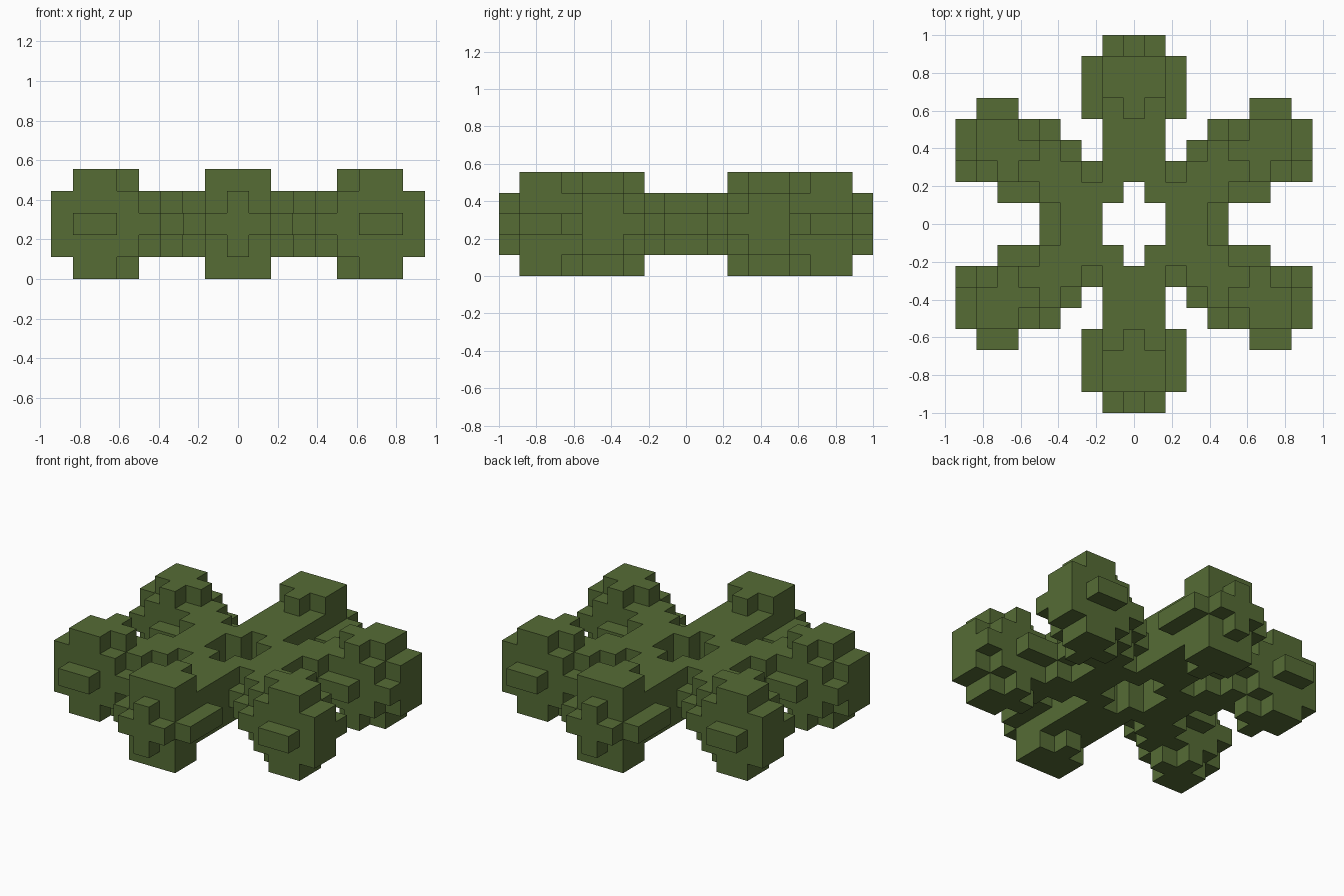
import bpy
import bmesh
import math
from mathutils import Vector

cube = bpy.data.objects.get("Cube")
if cube:
    bpy.data.objects.remove(cube, do_unlink=True)

U = 1 / 9  # size of one block

green = bpy.data.materials.new("olive_green")
green.use_nodes = True
color = (0.092, 0.150, 0.036, 1)
green.diffuse_color = color
bsdf = green.node_tree.nodes["Principled BSDF"]
bsdf.inputs["Base Color"].default_value = color
bsdf.inputs["Roughness"].default_value = 0.8


def blocks(boxes):
    """Cells of boxes (first x, last x, first y, last y, height above and below the middle)."""
    return {(x, y, z)
            for x0, x1, y0, y1, h in boxes
            for x in range(x0, x1 + 1)
            for y in range(y0, y1 + 1)
            for z in range(-h, h + 1)}


def mirror(cells, sx, sy):
    """Mirror cells; x is centred on a block, y on the line between two blocks."""
    return {(sx * x, y if sy > 0 else -1 - y, z) for x, y, z in cells}


# Straight arm pointing to the back: shaft, tall head, inner lug, side bars, cross-shaped tip
straight = blocks([
    (-1, 1, 2, 7, 1),
    (-1, 1, 6, 7, 2),
    (0, 0, 5, 5, 2),
    (-2, 2, 5, 7, 0),
    (0, 0, 8, 8, 1),
    (-1, 1, 8, 8, 0),
])

# Diagonal arm: thin middle layer, thick body rows, tall head
diagonal = blocks([
    (6, 7, 5, 5, 0), (4, 8, 4, 4, 0), (3, 8, 3, 3, 0), (2, 8, 2, 2, 0), (5, 6, 1, 1, 0),
    (5, 8, 4, 4, 1), (4, 8, 3, 3, 1), (3, 7, 2, 2, 1), (2, 4, 1, 1, 1),
    (6, 7, 4, 4, 2), (5, 7, 3, 3, 2), (6, 6, 2, 2, 2),
])

# Half of the central ring
ring = blocks([(2, 3, -1, 0, 1), (4, 4, -1, 0, 0), (1, 1, 1, 1, 1), (1, 1, -2, -2, 1)])

parts = {
    "back_arm": straight,
    "front_arm": mirror(straight, 1, -1),
    "back_left_arm": diagonal,
    "back_right_arm": mirror(diagonal, -1, 1),
    "front_left_arm": mirror(diagonal, 1, -1),
    "front_right_arm": mirror(diagonal, -1, -1),
    "ring_left": ring,
    "ring_right": mirror(ring, -1, 1),
}
solid = set().union(*parts.values())


def build(name, cells):
    """Skin the cells with their outer faces and merge the flat areas."""
    bm = bmesh.new()
    for x, y, z in sorted(cells):
        centre = Vector((x, y + 0.5, z + 2.5))
        for axis in range(3):
            for sign in (-1, 1):
                step = [0, 0, 0]
                step[axis] = sign
                if (x + step[0], y + step[1], z + step[2]) in solid:
                    continue
                n = Vector(step)
                a = Vector([float(i == (axis + 1) % 3) for i in range(3)])
                b = n.cross(a)
                corners = [n + a + b, n - a + b, n - a - b, n + a - b]
                bm.faces.new([bm.verts.new((centre + c / 2) * U) for c in corners])
    bmesh.ops.remove_doubles(bm, verts=bm.verts, dist=0.001)
    bmesh.ops.dissolve_limit(bm, angle_limit=math.radians(1),
                             verts=bm.verts, edges=bm.edges)
    mesh = bpy.data.meshes.new(name)
    bm.to_mesh(mesh)
    bm.free()
    mesh.materials.append(green)
    bpy.context.collection.objects.link(bpy.data.objects.new(name, mesh))


for part_name, part_cells in parts.items():
    build(part_name, part_cells)
